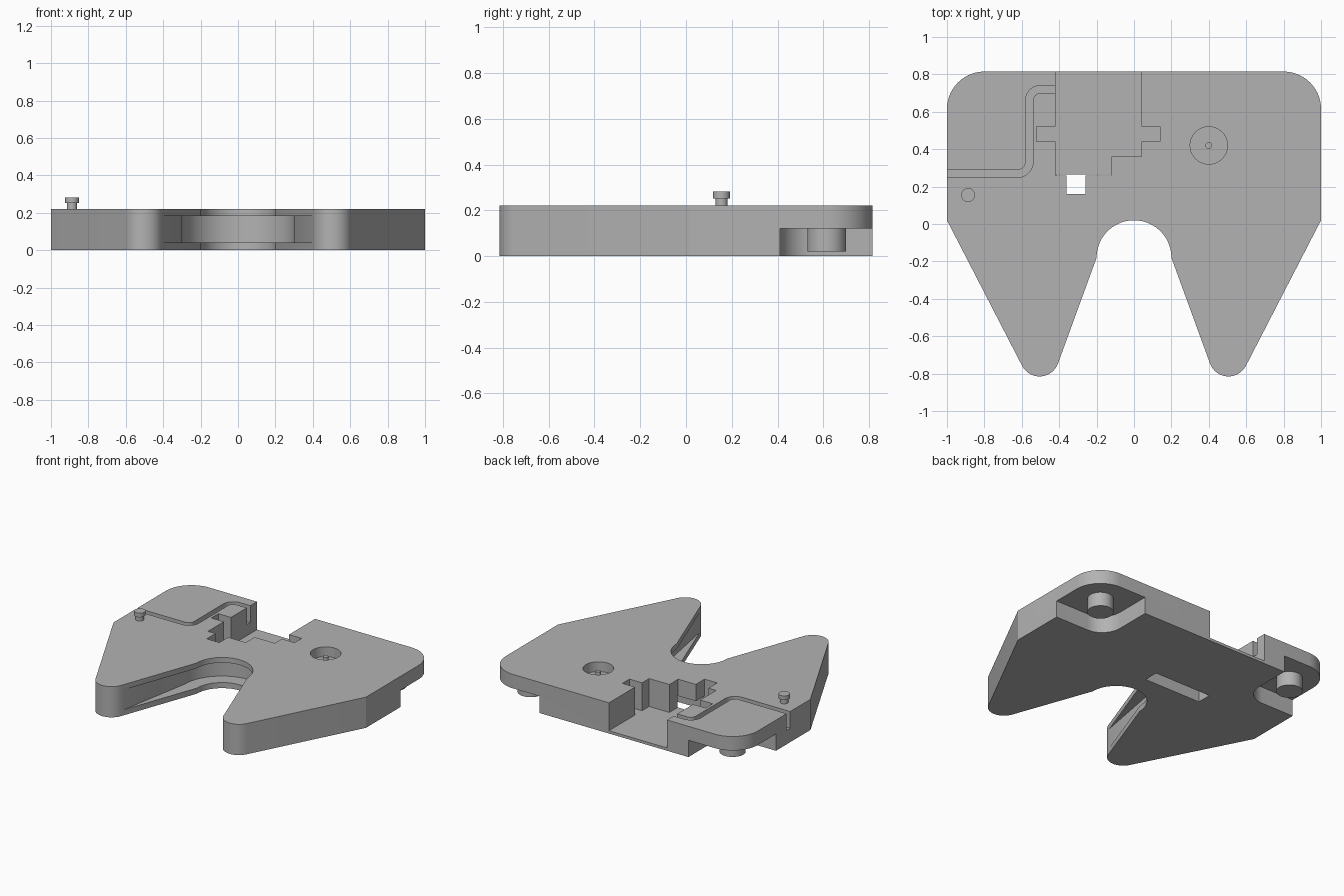
import bpy, bmesh
from math import cos, sin, radians

cube = bpy.data.objects.get("Cube")
if cube:
    bpy.data.objects.remove(cube, do_unlink=True)

grey = bpy.data.materials.new("light grey")
grey.use_nodes = True
COLOUR = (0.45, 0.45, 0.45, 1)
grey.diffuse_color = COLOUR
grey.node_tree.nodes["Principled BSDF"].inputs["Base Color"].default_value = COLOUR


def arc(cx, cy, r, start, end, n=14):
    angles = [radians(start + (end - start) * i / n) for i in range(n + 1)]
    return [(cx + r * cos(a), cy + r * sin(a)) for a in angles]


def circle(cx, cy, r, n=40):
    return arc(cx, cy, r, 0, 360, n)[:-1]


def rect(x0, x1, y0, y1):
    return [(x0, y0), (x1, y0), (x1, y1), (x0, y1)]


def flip(points):
    return [(-x, y) for x, y in reversed(points)]


def prism(name, points, z0, z1):
    """Extrude a flat outline from z0 to z1."""
    bm = bmesh.new()
    base = bm.faces.new([bm.verts.new((x, y, z0)) for x, y in points])
    top = bmesh.ops.extrude_face_region(bm, geom=[base])["geom"]
    verts = [v for v in top if isinstance(v, bmesh.types.BMVert)]
    bmesh.ops.translate(bm, verts=verts, vec=(0, 0, z1 - z0))
    bmesh.ops.recalc_face_normals(bm, faces=bm.faces)
    mesh = bpy.data.meshes.new(name)
    bm.to_mesh(mesh)
    bm.free()
    mesh.materials.append(grey)
    obj = bpy.data.objects.new(name, mesh)
    bpy.context.collection.objects.link(obj)
    return obj


def select(obj):
    bpy.ops.object.select_all(action="DESELECT")
    obj.select_set(True)
    bpy.context.view_layer.objects.active = obj


def cut(body, points, z0, z1):
    cutter = prism("cutter", points, z0, z1)
    cutter.hide_render = True
    select(body)
    mod = body.modifiers.new("cut", "BOOLEAN")
    mod.operation, mod.solver, mod.object = "DIFFERENCE", "EXACT", cutter
    bpy.ops.object.modifier_apply(modifier=mod.name)
    bpy.data.objects.remove(cutter, do_unlink=True)


# Two-legged plate: half outline from the notch round to the back, mirrored
half = (arc(0, -0.18, 0.2, 84, 0) + arc(0.505, -0.71, 0.105, -160, -27)
        + [(1, 0.02)] + arc(0.8, 0.615, 0.2, 0, 90))
body = prism("body_plate", flip(half) + [(0, 0.02)] + half, 0, 0.22)

# Undercut groove inside the front notch
groove = ([(-0.36, -0.85), (-0.402, -0.745)] + arc(0, -0.18, 0.3, 180, 0, 32)
          + [(0.402, -0.745), (0.36, -0.85)])
cut(body, groove, 0.04, 0.182)

# Stepped pocket open at the back, with a side slot on each side
pocket = [(-0.42, 0.9), (-0.42, 0.52), (-0.52, 0.52), (-0.52, 0.44), (-0.42, 0.44),
          (-0.42, 0.26), (-0.12, 0.26), (-0.12, 0.36), (0.04, 0.36), (0.04, 0.44),
          (0.14, 0.44), (0.14, 0.52), (0.04, 0.52), (0.04, 0.9)]
cut(body, pocket, 0.02, 0.3)

# Underside slot and the window above it
cut(body, rect(-0.415, 0.035, 0.16, 0.265), -0.1, 0.1)
cut(body, rect(-0.36, -0.26, 0.161, 0.263), 0.05, 0.3)

# Cable channel with two bends
channel = ([(-1.1, 0.25)] + arc(-0.62, 0.33, 0.08, -90, 0) + arc(-0.5, 0.66, 0.04, 180, 90)
           + [(-0.4, 0.70), (-0.4, 0.74)] + arc(-0.5, 0.66, 0.08, 90, 180)
           + arc(-0.62, 0.33, 0.04, 0, -90) + [(-1.1, 0.29)])
cut(body, channel, 0.1, 0.3)

# Round recess, and the back corners cleared for the feet
cut(body, circle(0.4, 0.42, 0.1), 0.15, 0.3)
corner = [(0.59, 0.9), (1.1, 0.9), (1.1, 0.41)] + arc(0.74, 0.56, 0.15, 270, 180)
for outline in (corner, flip(corner)):
    cut(body, outline, -0.1, 0.12)

# Feet, recess pin and headed stud
parts = [body,
         prism("left_foot", circle(0.8, 0.615, 0.085), 0.02, 0.125),
         prism("right_foot", circle(-0.8, 0.615, 0.085), 0.02, 0.125),
         prism("recess_pin", circle(0.4, 0.42, 0.018, 20), 0.145, 0.2),
         prism("stud_stem", circle(-0.887, 0.155, 0.027, 24), 0.215, 0.255),
         prism("stud_head", circle(-0.887, 0.155, 0.037, 24), 0.252, 0.282)]
for part in parts:
    select(part)
    bpy.ops.object.shade_smooth_by_angle(angle=radians(25))
